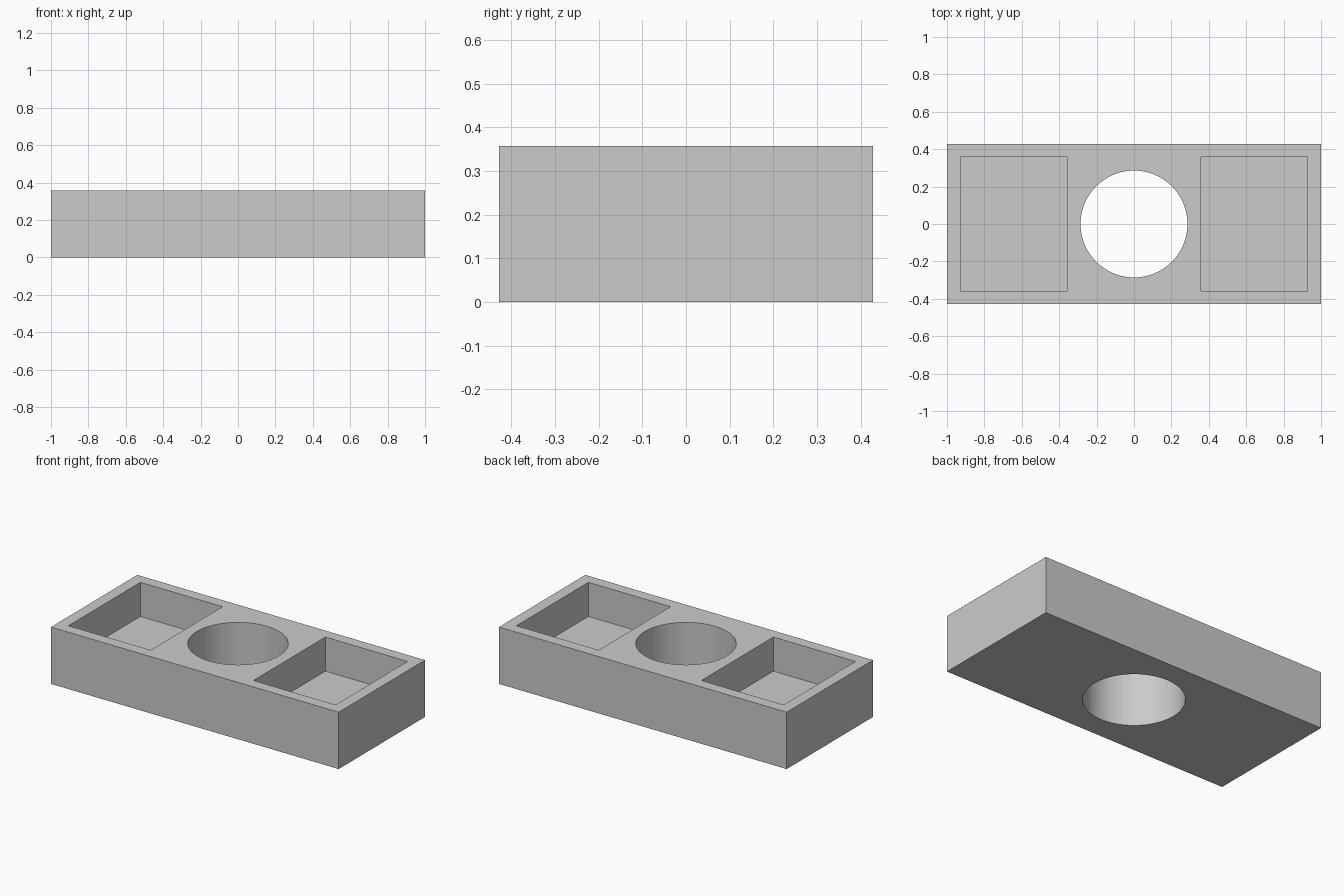
import bpy
import bmesh
from math import radians

default = bpy.data.objects.get("Cube")
if default:
    bpy.data.objects.remove(default, do_unlink=True)

UNIT = 1 / 14          # the block is 28 x 12 x 5 units
LENGTH, WIDTH, HEIGHT = 28 * UNIT, 12 * UNIT, 5 * UNIT
FLOOR = 2 * UNIT       # height of the pocket floors

grey = bpy.data.materials.new("plain grey")
grey.use_nodes = True
colour = (0.6, 0.6, 0.6, 1)
grey.diffuse_color = colour
grey.node_tree.nodes["Principled BSDF"].inputs["Base Color"].default_value = colour


def make_object(name, bm):
    mesh = bpy.data.meshes.new(name)
    bm.to_mesh(mesh)
    bm.free()
    mesh.materials.append(grey)
    obj = bpy.data.objects.new(name, mesh)
    bpy.context.collection.objects.link(obj)
    return obj


def box(name, centre, size):
    bm = bmesh.new()
    bmesh.ops.create_cube(bm, size=1)
    bmesh.ops.scale(bm, vec=size, verts=bm.verts)
    bmesh.ops.translate(bm, vec=centre, verts=bm.verts)
    return make_object(name, bm)


def cylinder(name, radius, height, z):
    bm = bmesh.new()
    bmesh.ops.create_cone(bm, cap_ends=True, segments=96, radius1=radius,
                          radius2=radius, depth=height)
    bmesh.ops.translate(bm, vec=(0, 0, z), verts=bm.verts)
    return make_object(name, bm)


# Solid block
block = box("holder_block", (0, 0, HEIGHT / 2), (LENGTH, WIDTH, HEIGHT))

# Square-cornered pocket at each end, and the round hole through the middle
cutters = [cylinder("hole_cutter", 4 * UNIT, HEIGHT * 2, HEIGHT / 2)]
for side, sign in (("left", 1), ("right", -1)):
    cutters.append(box(side + "_pocket_cutter",
                       (sign * 9 * UNIT, 0, FLOOR + HEIGHT / 2),
                       (8 * UNIT, 10 * UNIT, HEIGHT)))

bpy.context.view_layer.objects.active = block
block.select_set(True)
for cutter in cutters:
    cut = block.modifiers.new(cutter.name, "BOOLEAN")
    cut.operation = "DIFFERENCE"
    cut.solver = "EXACT"
    cut.object = cutter
    bpy.ops.object.modifier_apply(modifier=cut.name)
    bpy.data.objects.remove(cutter, do_unlink=True)

# Smooth hole wall, crisp edges everywhere else
bpy.ops.object.shade_smooth_by_angle(angle=radians(30))
